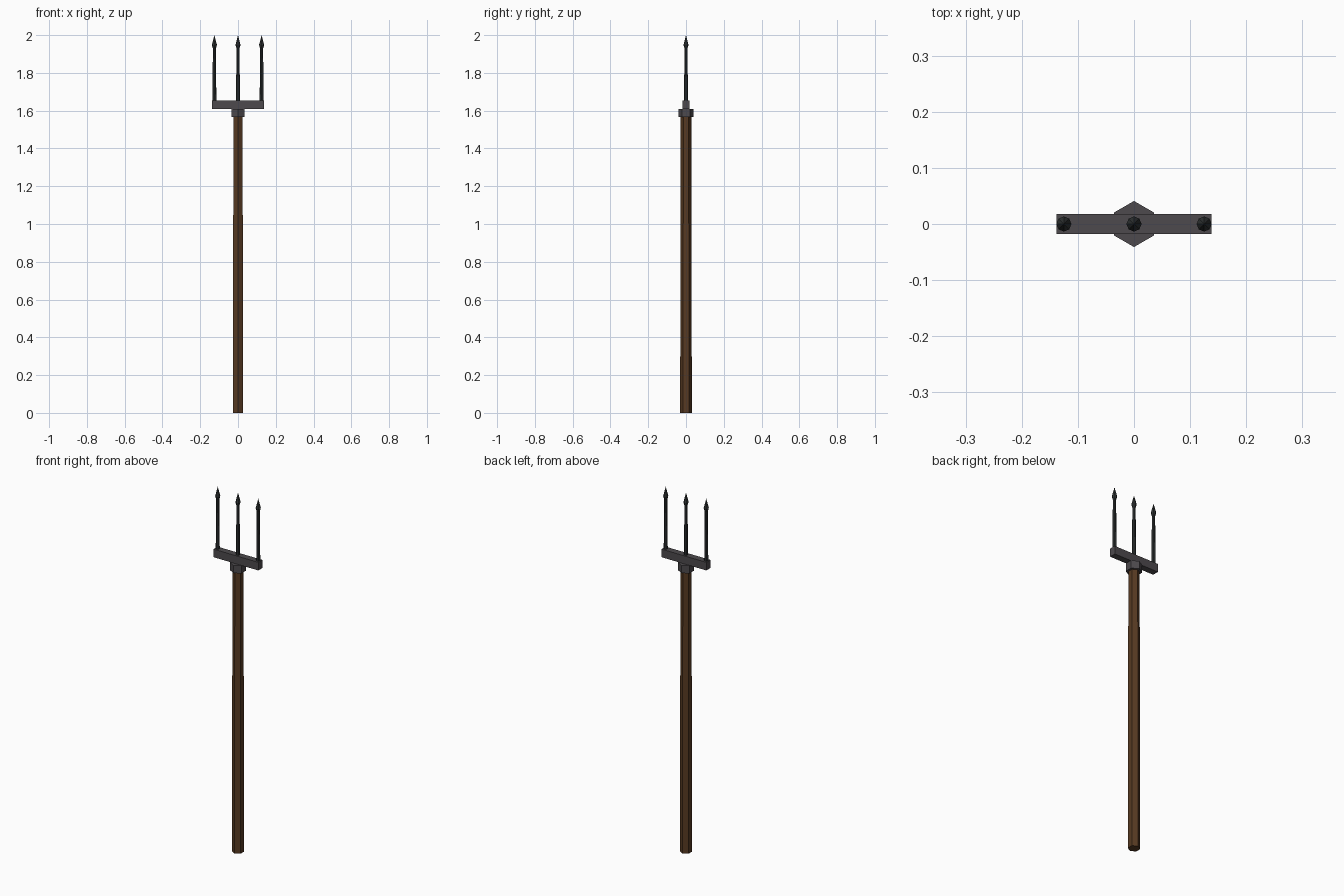
import bpy, bmesh, math

if "Cube" in bpy.data.objects:
    bpy.data.objects.remove(bpy.data.objects["Cube"])


def material(name, rgb):
    m = bpy.data.materials.new(name)
    m.diffuse_color = (*rgb, 1)
    m.use_nodes = True
    m.node_tree.nodes["Principled BSDF"].inputs["Base Color"].default_value = m.diffuse_color
    return m


wood = material("brown wood", (0.095, 0.042, 0.016))
iron = material("grey iron", (0.075, 0.068, 0.075))
dark = material("dark steel", (0.030, 0.035, 0.036))


def finish(bm, name, mat):
    bmesh.ops.recalc_face_normals(bm, faces=bm.faces)
    me = bpy.data.meshes.new(name)
    bm.to_mesh(me)
    bm.free()
    me.materials.append(mat)
    ob = bpy.data.objects.new(name, me)
    bpy.context.collection.objects.link(ob)
    return ob


def lathe(name, profile, sides, mat, x=0, turn=math.pi / 2):
    """Flat-sided turned solid from (radius, z) pairs; radius 0 makes a point."""
    bm = bmesh.new()
    rings = []
    for r, z in profile:
        n = sides if r else 1
        rings.append([bm.verts.new((x + r * math.cos(turn + i * math.tau / sides),
                                    r * math.sin(turn + i * math.tau / sides), z))
                      for i in range(n)])
    for a, b in zip(rings, rings[1:]):
        for i in range(sides):
            j = (i + 1) % sides
            if len(b) == 1:
                bm.faces.new((a[i], a[j], b[0]))
            else:
                bm.faces.new((a[i], a[j], b[j], b[i]))
    for ring in (rings[0], rings[-1]):
        if len(ring) > 1:
            bm.faces.new(ring)
    return finish(bm, name, mat)


# Six-sided wooden pole, slightly tapered, and its iron collar
lathe("pole", [(0.031, 0), (0.028, 1.6)], 6, wood)
lathe("collar", [(0.041, 1.567), (0.041, 1.61)], 6, iron)

# Crossbar
bm = bmesh.new()
bmesh.ops.create_cube(bm, size=1)
for v in bm.verts:
    v.co = (v.co.x * 0.276, v.co.y * 0.036, 1.6325 + v.co.z * 0.045)
finish(bm, "crossbar", iron)

# Three tines with pointed heads
for side, x in (("left", -0.125), ("middle", 0), ("right", 0.125)):
    lathe(side + "_tine", [(0.0105, 1.65), (0.008, 1.935)], 8, dark, x)
    lathe(side + "_point", [(0.006, 1.922), (0.0135, 1.948), (0, 2.0)], 8, dark, x)
